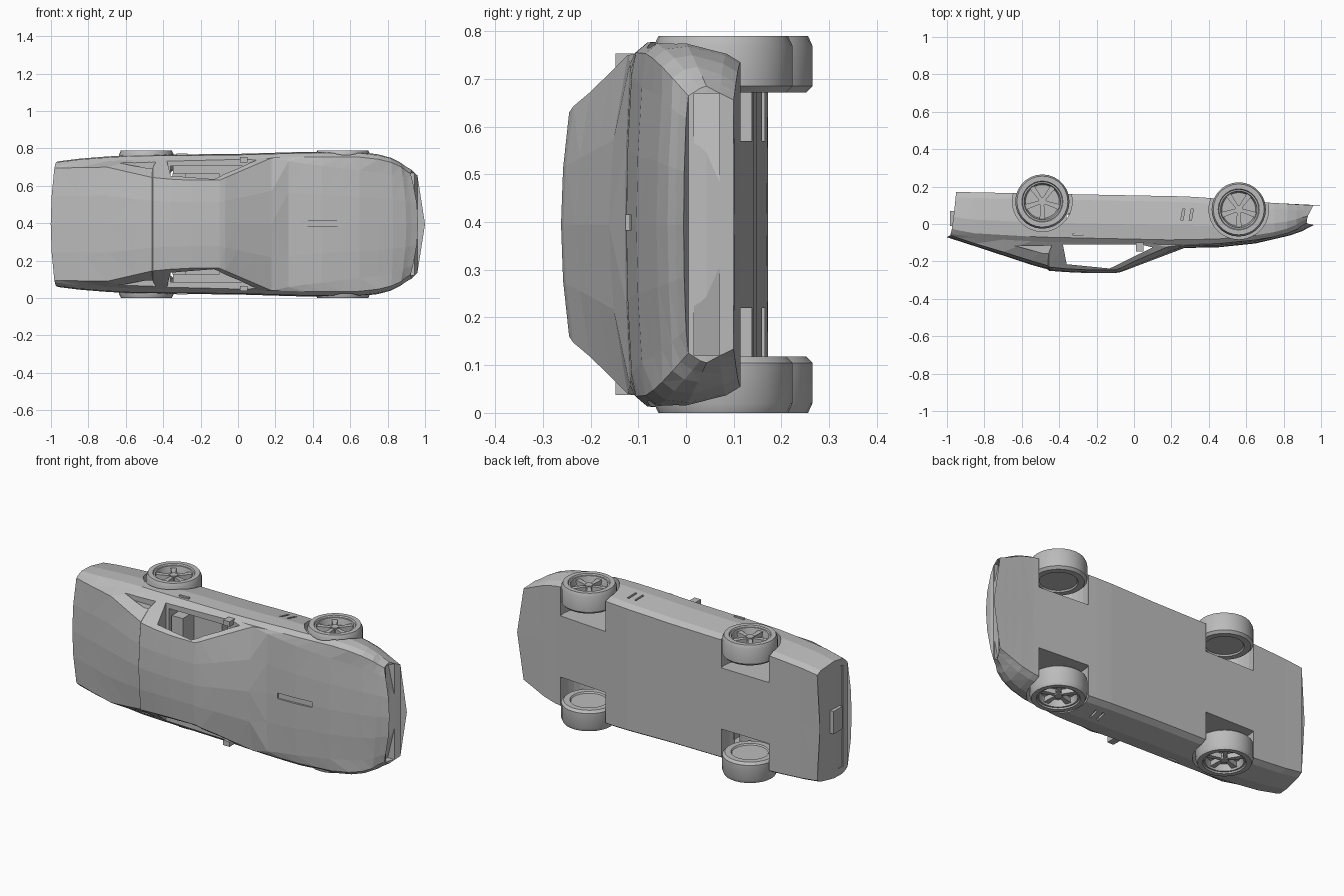
import bpy, bmesh, math
from mathutils import Vector

cube = bpy.data.objects.get("Cube")
if cube:
    bpy.data.objects.remove(cube, do_unlink=True)

paint = bpy.data.materials.new("plain_grey")
paint.use_nodes = True
grey = (0.5, 0.5, 0.5, 1)
paint.diffuse_color = grey
paint.node_tree.nodes["Principled BSDF"].inputs["Base Color"].default_value = grey

MIDDLE = 0.395  # height of the car's centre plane, as it lies on its side


def place(x, w, h):
    """Length, sideways offset and height of the car to world space."""
    return Vector((x, -h, w + MIDDLE))


def finish(name, bm, smooth=False):
    bmesh.ops.recalc_face_normals(bm, faces=bm.faces)
    mesh = bpy.data.meshes.new(name)
    bm.to_mesh(mesh)
    bm.free()
    mesh.materials.append(paint)
    obj = bpy.data.objects.new(name, mesh)
    bpy.context.collection.objects.link(obj)
    if smooth:
        bpy.ops.object.select_all(action="DESELECT")
        obj.select_set(True)
        bpy.context.view_layer.objects.active = obj
        bpy.ops.object.shade_smooth_by_angle(angle=math.radians(25))
    return obj


def extrude(bm, points, vector):
    """Prism from a polygon of (x, w, h) points, swept along a vector."""
    low = [bm.verts.new(place(*p)) for p in points]
    high = [bm.verts.new(place(*(a + b for a, b in zip(p, vector)))) for p in points]
    bm.faces.new(low)
    bm.faces.new(high)
    for i in range(len(low)):
        j = (i + 1) % len(low)
        bm.faces.new((low[i], low[j], high[j], high[i]))


def prism(name, points, vector):
    bm = bmesh.new()
    extrude(bm, points, vector)
    return finish(name, bm)


def side_prism(name, outline, w0, w1):
    return prism(name, [(x, w0, h) for x, h in outline], (0, w1 - w0, 0))


def box(name, x0, x1, w0, w1, h0, h1):
    return side_prism(name, [(x0, h0), (x1, h0), (x1, h1), (x0, h1)], w0, w1)


def curve(points):
    """Piecewise linear function through the given points."""
    def value(x):
        for (a, u), (b, v) in zip(points, points[1:]):
            if x <= b:
                return u + (v - u) * (x - a) / (b - a)
        return points[-1][1]
    return value


# Body lines along the length
floor = curve([(-1, -.172), (.3, -.147), (.75, -.112), (1, -.1)])
half_width = curve([(-1, .335), (-.85, .35), (-.6, .37), (0, .376), (.4, .388),
                    (.7, .385), (.85, .35), (1, .29)])
shoulder = curve([(-1, .05), (-.9, .072), (-.5, .095), (.2, .11), (.45, .105),
                  (.7, .08), (.85, .045), (1, -.005)])
top = curve([(-1, .07), (-.97, .08), (-.75, .152), (-.55, .218), (-.46, .243),
             (-.455, .25), (-.3, .262), (-.1, .262), (-.07, .257), (.27, .128),
             (.45, .125), (.65, .104), (.83, .062), (1, .005)])
crown = curve([(-1, .01), (-.6, .022), (-.3, .017), (-.1, .017), (0, .03),
               (.18, .04), (.27, .01), (.8, .012), (1, .005)])
upper_width = curve([(-1, .3), (-.7, .305), (-.46, .25), (-.3, .235), (-.1, .235),
                     (.18, .355), (.3, .33), (.8, .27), (1, .22)])


def ring(x):
    f, hw, s, t, c, uw = (line(x) for line in
                          (floor, half_width, shoulder, top, crown, upper_width))
    half = [(0, f), (.9 * hw, f), (.95 * hw, f + .03), (hw, f + .6 * (s - f)),
            (.985 * hw, s - .025), (.93 * hw, s), (uw, t - c),
            (uw / 2, t - c / 4), (0, t)]
    nose, tip, tail = max(0, x - .8), max(0, x - .9), max(0, -.9 - x)
    loop = half + [(-w, h) for w, h in half[-2:0:-1]]
    # bow the nose and tail in plan and rake them in profile
    return [place(x - 3 * nose * w * w - 3.5 * tip * (h + .1)
                  + tail * (2 * w * w + 1.3 * (.06 - h)), w, h) for w, h in loop]


# Body shell
stations = [-1, -.97, -.85, -.7, -.55, -.46, -.455, -.36, -.25, -.1, -.07, 0, .1,
            .18, .27, .36, .45, .56, .65, .75, .83, .9, .95, 1]
bm = bmesh.new()
loops = [[bm.verts.new(p) for p in ring(x)] for x in stations]
for a, b in zip(loops, loops[1:]):
    for i in range(len(a)):
        j = (i + 1) % len(a)
        bm.faces.new((a[i], a[j], b[j], b[i]))
bm.faces.new(loops[0])
bm.faces.new(loops[-1])
bmesh.ops.triangulate(bm, faces=bm.faces)
body = finish("body", bm)


def disc(cx, ch, radius, sides=28):
    return [(cx + radius * math.cos(math.tau * i / sides),
             ch + radius * math.sin(math.tau * i / sides)) for i in range(sides)]


# Cutters for the windows, cabin, wheel wells, lamps and vents
window = [(-.38, .11), (-.36, .215), (-.13, .238), (.1, .125), (.04, .11)]
hood_slot = [(.34, .12), (.55, .107), (.55, .2), (.34, .2)]
vent = [(-.64, .115), (-.44, .115), (-.46, .165)]
axles = {"rear": (-.49, -.12), "front": (.56, -.078)}
cutters = [
    side_prism("window_cut", window, -.5, .5),
    box("cabin_cut", -.36, .03, -.31, .31, -.05, .14),
    box("tail_panel_cut", -1.1, -.967, -.29, .29, -.08, .03),
    side_prism("hood_slot_cut", hood_slot, -.012, .02),
]
for side in (-1, 1):
    for x, h in axles.values():
        cutters.append(side_prism("wheel_well_cut", disc(x, h, .16),
                                  side * .175, side * .5))
    lamp = [(.945, .085), (.9, .275), (1.1, .275), (1.1, .085)]
    cutters.append(prism("lamp_cut", [(x, side * w, -.07) for x, w in lamp],
                         (0, 0, .053)))
    cutters.append(side_prism("pillar_vent_cut", vent, side * .3, side * .5))
    for x in (.25, .295):
        gill = [(x, -.02), (x + .012, -.02), (x + .022, -.08), (x + .01, -.08)]
        cutters.append(side_prism("gill_cut", gill, side * .362, side * .5))

for cutter in cutters:
    cutter.hide_render = True
    cut = body.modifiers.new(cutter.name, "BOOLEAN")
    cut.object, cut.operation, cut.solver = cutter, "DIFFERENCE", "EXACT"
    bpy.context.view_layer.objects.active = body
    bpy.ops.object.modifier_apply(modifier=cut.name)
    bpy.data.objects.remove(cutter, do_unlink=True)

# Plate holder in the tail panel
box("tail_plate", -.985, -.95, -.065, .065, -.07, .01)

# Wheel outline: radius and depth from the outer face
tyre = [(0, .11), (.095, .11), (.1, .118), (.132, .118), (.145, .105), (.145, .02),
        (.136, 0), (.11, 0), (.106, .008), (.098, .008), (.09, .045), (0, .045)]


def wheel(name, cx, ch, side, sides=28):
    bm = bmesh.new()
    rows = []
    for radius, depth in tyre:
        w = side * (MIDDLE - depth)
        if radius == 0:
            rows.append([bm.verts.new(place(cx, w, ch))] * sides)
        else:
            rows.append([bm.verts.new(place(x, w, h))
                         for x, h in disc(cx, ch, radius, sides)])
    for a, b in zip(rows, rows[1:]):
        for i in range(sides):
            j = (i + 1) % sides
            corners = dict.fromkeys((a[i], a[j], b[j], b[i]))
            bm.faces.new(list(corners))
    # five tapered spokes and a hub
    for k in range(5):
        angle = math.tau * k / 5 + math.pi / 2
        c, s = math.cos(angle), math.sin(angle)
        spoke = [(.012, -.009), (.094, -.015), (.094, .015), (.012, .009)]
        extrude(bm, [(cx + r * c - t * s, side * (MIDDLE - .018), ch + r * s + t * c)
                     for r, t in spoke], (0, -side * .03, 0))
    hub = disc(cx, ch, .022, 12)
    extrude(bm, [(x, side * (MIDDLE - .012), h) for x, h in hub], (0, -side * .035, 0))
    finish(name, bm, smooth=True)


# Wheels, seats, mirrors and handles on both sides
for side, label in ((1, "upper"), (-1, "lower")):
    for axle, (x, h) in axles.items():
        wheel(f"{axle}_wheel_{label}", x, h, side)
    box(f"seat_back_{label}", -.35, -.28, side * .06, side * .27, -.06, .1)
    box(f"seat_base_{label}", -.29, -.1, side * .06, side * .27, -.06, 0)
    box(f"mirror_{label}", .01, .05, side * .33, side * .358, .1, .148)
    box(f"door_handle_{label}", -.33, -.27, side * .365, side * .377, .05, .062)
